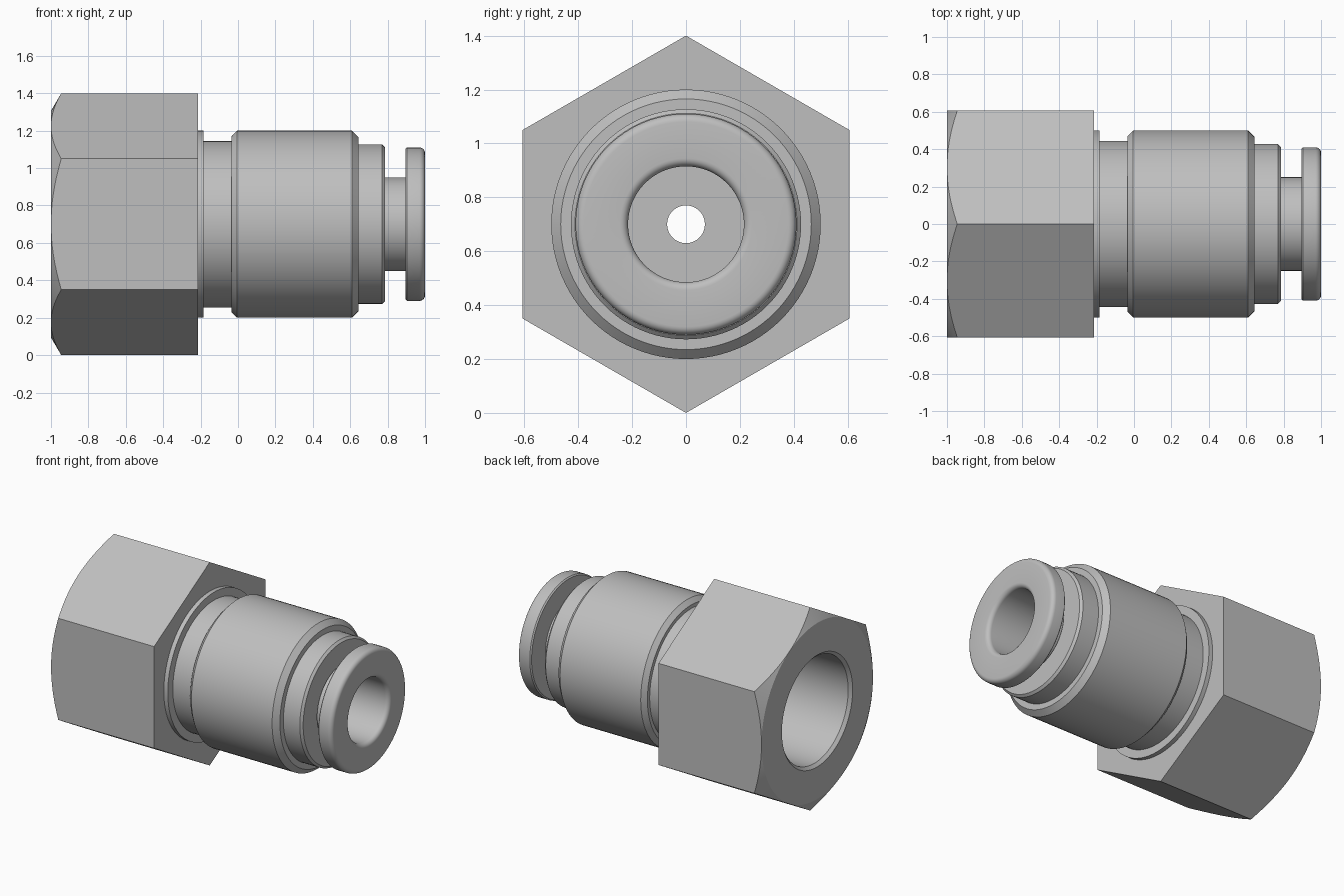
import bpy
import bmesh
from math import sin, cos, pi, radians

cube = bpy.data.objects.get("Cube")
if cube:
    bpy.data.objects.remove(cube, do_unlink=True)

AXIS_Z = 0.70       # height of the fitting's long axis
SEGMENTS = 96
HEX_RADIUS = 0.70
HEX_START, HEX_END = -1.0, -0.215
HOLE = 0.07         # narrow through passage
BORE = 0.215        # tube socket

metal = bpy.data.materials.new("satin grey metal")
metal.use_nodes = True
grey = (0.52, 0.52, 0.52, 1)
metal.diffuse_color = grey
metal.node_tree.nodes["Principled BSDF"].inputs["Base Color"].default_value = grey


def revolve(name, profile, sides=SEGMENTS):
    """Turn a closed (x, radius) profile around the long axis."""
    bm = bmesh.new()
    rings = []
    for i in range(sides):
        a = 2 * pi * i / sides
        rings.append([bm.verts.new((x, r * sin(a), AXIS_Z + r * cos(a)))
                      for x, r in profile])
    n = len(profile)
    for i in range(sides):
        p, q = rings[i], rings[(i + 1) % sides]
        for j in range(n):
            k = (j + 1) % n
            bm.faces.new((p[j], p[k], q[k], q[j]))
    return finish(name, bm)


def finish(name, bm):
    bmesh.ops.recalc_face_normals(bm, faces=bm.faces)
    mesh = bpy.data.meshes.new(name)
    bm.to_mesh(mesh)
    bm.free()
    mesh.materials.append(metal)
    obj = bpy.data.objects.new(name, mesh)
    bpy.context.collection.objects.link(obj)
    return obj


def activate(obj):
    bpy.ops.object.select_all(action='DESELECT')
    obj.select_set(True)
    bpy.context.view_layer.objects.active = obj


def smooth(obj, angle=25):
    activate(obj)
    bpy.ops.object.shade_smooth_by_angle(angle=radians(angle))


def fillet(x, r, size, start, steps=6):
    """Quarter-round profile points about the centre (x, r)."""
    angles = [start - pi / 2 * i / steps for i in range(steps + 1)]
    return [(x + size * cos(a), r + size * sin(a)) for a in angles]


# Hexagonal socket: plain prism, corners up and down
bm = bmesh.new()
ends = []
for x in (HEX_START, HEX_END):
    ends.append([bm.verts.new((x, HEX_RADIUS * sin(i * pi / 3),
                               AXIS_Z + HEX_RADIUS * cos(i * pi / 3)))
                 for i in range(6)])
    bm.faces.new(ends[-1])
for i in range(6):
    k = (i + 1) % 6
    bm.faces.new((ends[0][i], ends[0][k], ends[1][k], ends[1][i]))
hex_socket = finish("hex_socket", bm)

# Turned envelope: conical corner chamfer outside, threaded-end bore inside
slope = 0.055 / 0.094
envelope = revolve("hex_envelope", [
    (-1.05, 0.606 - 0.05 / slope), (-1 + slope * 0.394, 1.0),
    (0.0, 1.0), (0.0, HOLE),
    (-0.35, HOLE), (-0.35, 0.365), (-0.98, 0.365), (-1.05, 0.435)])
envelope.hide_render = True
cut = hex_socket.modifiers.new("turning", 'BOOLEAN')
cut.operation = 'INTERSECT'
cut.solver = 'EXACT'
cut.object = envelope
activate(hex_socket)
bpy.ops.object.modifier_apply(modifier=cut.name)
bpy.data.objects.remove(envelope, do_unlink=True)
smooth(hex_socket)

# Flange, neck and main barrel
smooth(revolve("barrel", [
    (HEX_END, HOLE), (HEX_END, 0.5), (-0.185, 0.5), (-0.185, 0.445),
    (-0.035, 0.445), (-0.035, 0.47), (-0.005, 0.5),
    (0.61, 0.5), (0.645, 0.465), (0.645, 0.26),
    (0.35, 0.26), (0.35, BORE), (0.1, BORE), (0.1, HOLE)]))

# Retaining sleeve seated in the barrel's end
smooth(revolve("retaining_sleeve", [
    (0.645, 0.26), (0.645, 0.427), (0.77, 0.427),
    (0.785, 0.412), (0.785, 0.26)]))

# Push-in release collar with rounded rim and mouth
smooth(revolve("release_collar", [
    (0.35, BORE), (0.35, 0.25), (0.895, 0.25), (0.895, 0.402), (0.903, 0.41)]
    + fillet(0.97, 0.38, 0.03, pi / 2)
    + fillet(0.97, BORE + 0.03, 0.03, 0)))
